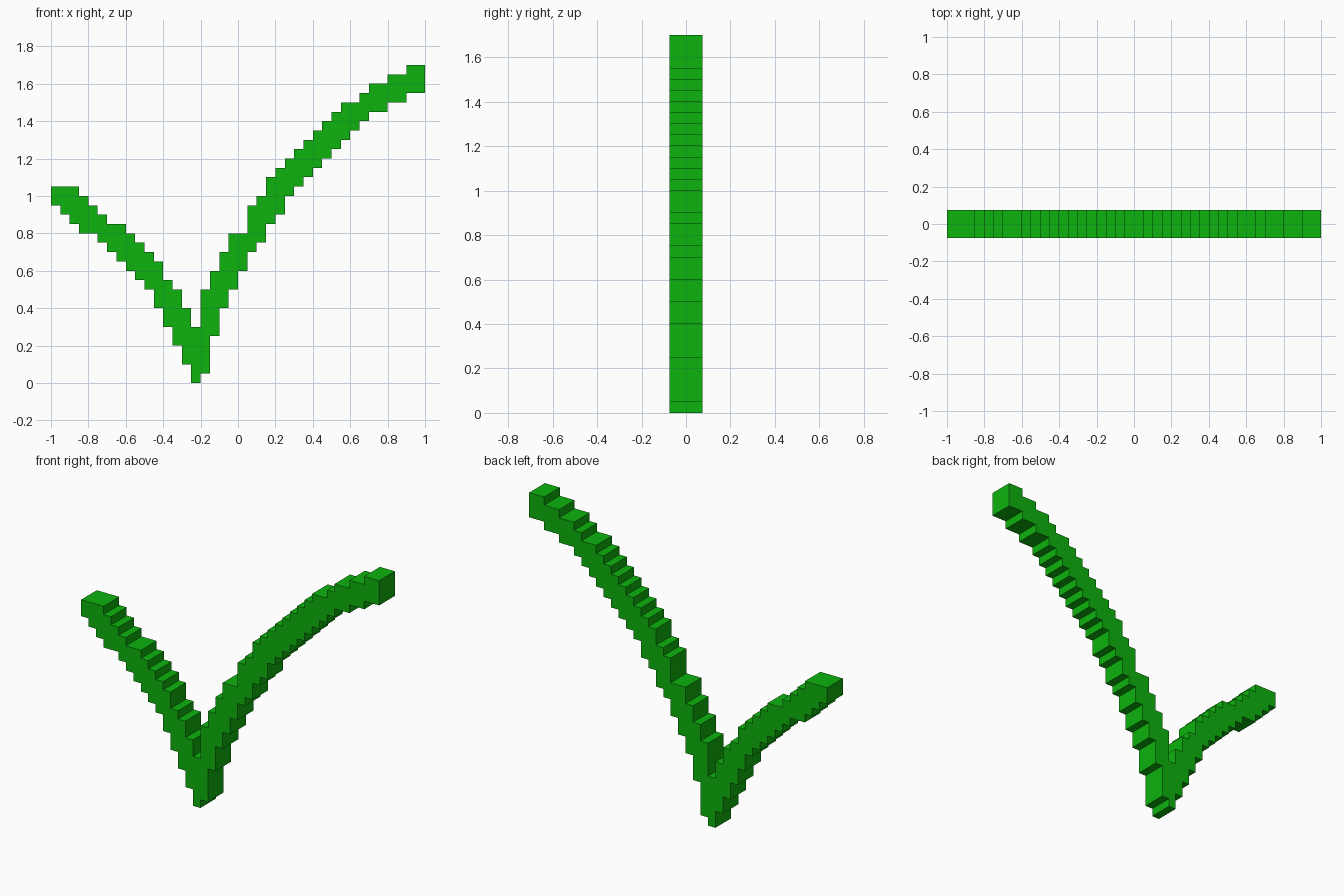
import bpy
import bmesh

cube = bpy.data.objects.get("Cube")
if cube:
    bpy.data.objects.remove(cube, do_unlink=True)

CELL = 0.05          # block size
HALF_DEPTH = 0.075   # three blocks deep

# Height of each one-block column, counted in blocks, from -x to +x
LOWER = [19, 18, 17, 16, 16, 15, 14, 13, 12, 11, 10, 8, 6, 4, 2, 0, 1, 5, 8, 10,
         12, 14, 15, 17, 18, 20, 21, 22, 23, 24, 25, 26, 27, 28, 29, 29, 30, 30, 31, 31]
UPPER = [21, 21, 21, 20, 19, 18, 17, 17, 16, 15, 14, 13, 11, 10, 8, 6, 10, 12, 14, 16,
         16, 19, 20, 22, 23, 24, 25, 26, 27, 28, 29, 30, 30, 31, 32, 32, 33, 33, 34, 34]


def stepped_edge(heights):
    """Staircase line over the columns, without repeated points."""
    points = []
    for i, h in enumerate(heights):
        if i and heights[i - 1] == h:
            points.pop()
        else:
            points.append((i, h))
        points.append((i + 1, h))
    return [(-1 + i * CELL, h * CELL) for i, h in points]


# Bright green material
green = bpy.data.materials.new("bright green")
green.use_nodes = True
colour = (0.004, 0.45, 0.004, 1)
green.diffuse_color = colour
green.node_tree.nodes["Principled BSDF"].inputs["Base Color"].default_value = colour

# Stepped check-shaped outline, extruded from front to back
outline = stepped_edge(LOWER) + stepped_edge(UPPER)[::-1]
bm = bmesh.new()
front = bm.faces.new([bm.verts.new((x, -HALF_DEPTH, z)) for x, z in outline])
extruded = bmesh.ops.extrude_face_region(bm, geom=[front], use_keep_orig=True)
back = [v for v in extruded["geom"] if isinstance(v, bmesh.types.BMVert)]
bmesh.ops.translate(bm, verts=back, vec=(0, 2 * HALF_DEPTH, 0))
bmesh.ops.recalc_face_normals(bm, faces=bm.faces)

mesh = bpy.data.meshes.new("stepped_check_mark")
bm.to_mesh(mesh)
bm.free()
mesh.materials.append(green)
check_mark = bpy.data.objects.new("stepped_check_mark", mesh)
bpy.context.collection.objects.link(check_mark)
